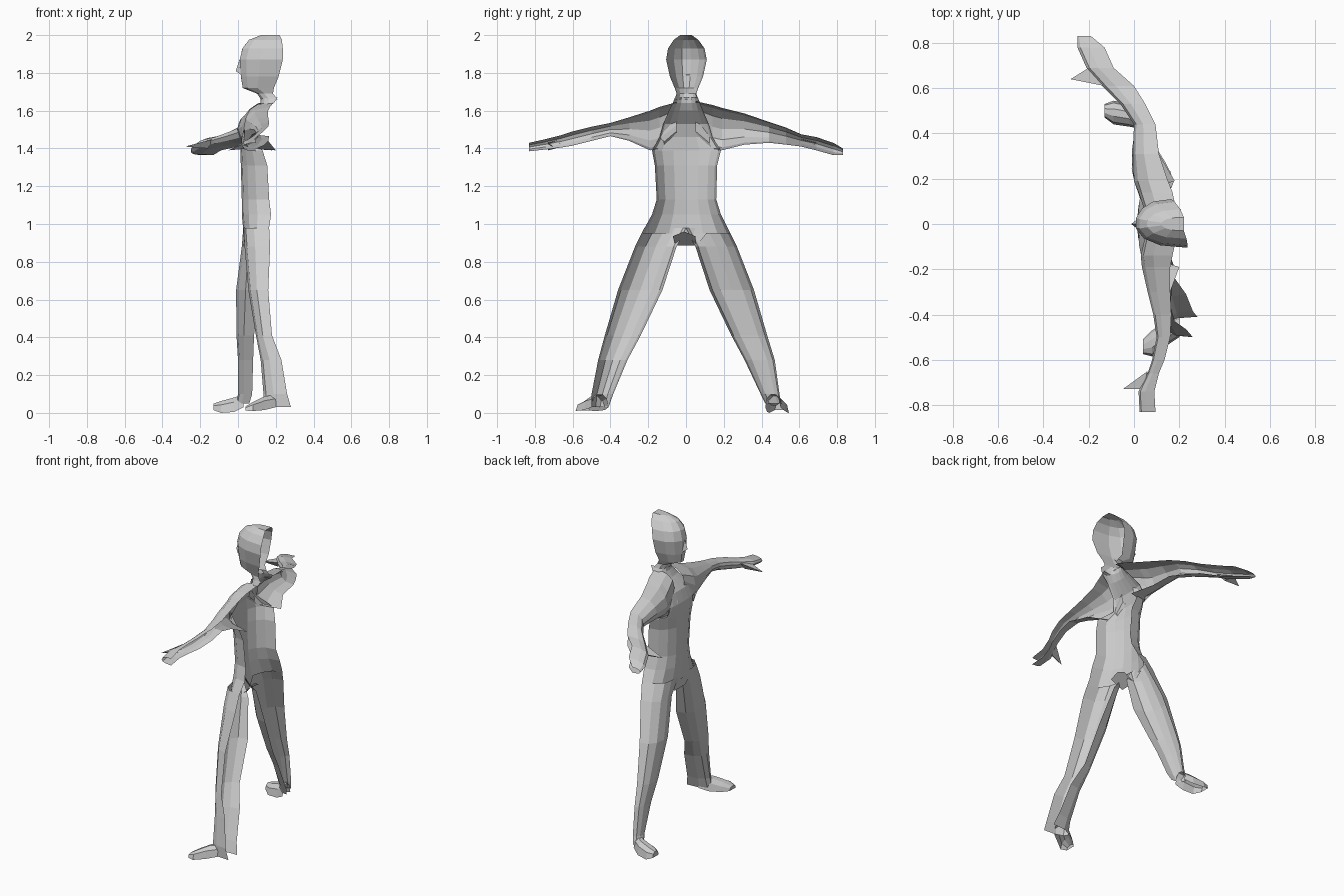
import bpy
import math

# Figure faces -x; it is a thin low-poly shell, open at the back.
# Section = (station, edge_a, edge_b, crest, rim_a[, rim_b]): half-oval from edge_a
# to edge_b, bulging from the rim to the crest.
ORDER = {
    "z": lambda s, w, d: (d, w, s),   # stacked upward, bulging toward -x
    "y": lambda s, w, d: (d, s, w),   # running along an arm, bulging toward -x
    "x": lambda s, w, d: (s, w, d),   # running along a foot, bulging upward
}


def make(name, verts, faces):
    mesh = bpy.data.meshes.new(name)
    mesh.from_pydata(verts, [], faces)
    mesh.update()
    obj = bpy.data.objects.new(name, mesh)
    bpy.context.collection.objects.link(obj)
    return obj


def half_loft(name, axis, sections, n=7, power=0.8, cap=False):
    verts, faces = [], []
    for s, a, b, crest, rim_a, *rest in sections:
        rim_b = rest[0] if rest else rim_a
        for i in range(n + 1):
            t = math.pi * i / n
            f = (1 - math.cos(t)) / 2
            rim = rim_a + (rim_b - rim_a) * f
            d = rim + (crest - rim) * max(math.sin(t), 0) ** power
            verts.append(ORDER[axis](s, a + (b - a) * f, d))
    k = n + 1
    for r in range(len(sections) - 1):
        for i in range(n):
            p = r * k + i
            faces.append((p, p + 1, p + k + 1, p + k))
    if cap:
        last = (len(sections) - 1) * k
        faces.append(tuple(range(last, last + k)))
    return make(name, verts, faces)


def spike(name, base, tip):
    # open pyramid from a few base points to a tip
    n = len(base)
    return make(name, list(base) + [tip], [(i, (i + 1) % n, n) for i in range(n)])


# head; its open edge reaches further back on the right side
half_loft("head", "z", [
    (1.66, -0.06, 0.065, 0.12, 0.21, 0.19),
    (1.69, -0.05, 0.055, 0.10, 0.185, 0.17),
    (1.72, -0.06, 0.065, 0.022, 0.19, 0.15),
    (1.78, -0.085, 0.09, 0.012, 0.215, 0.16),
    (1.87, -0.105, 0.11, 0.005, 0.237, 0.165),
    (1.93, -0.095, 0.098, 0.02, 0.237, 0.18),
    (1.975, -0.065, 0.065, 0.055, 0.232, 0.205),
    (2.0, -0.03, 0.03, 0.12, 0.22, 0.22)], cap=True)

# nose
spike("nose", [(0.008, 0, 1.87), (0.015, -0.022, 1.79), (0.015, 0.022, 1.79)],
      (-0.012, 0, 1.81))

# neck, chest and belly
half_loft("torso", "z", [
    (0.95, -0.235, 0.235, 0.03, 0.16),
    (1.05, -0.18, 0.185, 0.02, 0.175),
    (1.13, -0.155, 0.16, 0.02, 0.165),
    (1.31, -0.165, 0.165, 0.015, 0.155),
    (1.39, -0.18, 0.185, 0.012, 0.13),
    (1.46, -0.14, 0.14, 0.018, 0.04),
    (1.53, -0.12, 0.12, 0.04, 0.06),
    (1.60, -0.09, 0.09, 0.10, 0.13),
    (1.64, -0.07, 0.075, 0.12, 0.19),
    (1.67, -0.058, 0.062, 0.12, 0.21)], n=8)

# underside between the legs, sloping up toward the open back
make("crotch", [(0.035, -0.11, 0.95), (0.035, 0.11, 0.95),
                (0.045, 0.055, 0.885), (0.045, -0.055, 0.885),
                (0.12, 0.05, 0.935), (0.12, -0.07, 0.935), (0.12, -0.01, 0.96)],
     [(0, 1, 2, 3), (3, 2, 4, 6, 5)])

# legs
half_loft("right_leg", "z", [
    (0.98, -0.22, 0.0, 0.03, 0.165, 0.035),
    (0.88, -0.27, -0.05, 0.035, 0.17, 0.11),
    (0.65, -0.36, -0.125, 0.055, 0.16),
    (0.41, -0.43, -0.24, 0.095, 0.18),
    (0.28, -0.465, -0.31, 0.12, 0.23),
    (0.10, -0.50, -0.385, 0.135, 0.26),
    (0.03, -0.50, -0.41, 0.13, 0.28)], n=6)
half_loft("left_leg", "z", [
    (0.98, 0.0, 0.22, 0.028, 0.035, 0.165),
    (0.88, 0.05, 0.27, 0.02, 0.10, 0.14),
    (0.65, 0.125, 0.36, -0.01, 0.11, 0.085),
    (0.41, 0.24, 0.43, -0.008, 0.085, 0.055),
    (0.28, 0.31, 0.47, 0.0, 0.08, 0.045),
    (0.10, 0.395, 0.495, 0.0, 0.075, 0.04),
    (0.05, 0.42, 0.505, -0.01, 0.06, 0.03)], n=6)

# feet
half_loft("right_foot", "x", [
    (0.20, -0.50, -0.41, 0.10, 0.03),
    (0.14, -0.54, -0.43, 0.09, 0.015),
    (0.08, -0.585, -0.47, 0.06, 0.01),
    (0.04, -0.575, -0.51, 0.035, 0.012)], n=5, cap=True)
half_loft("left_foot", "x", [
    (0.03, 0.42, 0.50, 0.10, 0.03),
    (-0.02, 0.43, 0.53, 0.085, 0.005),
    (-0.09, 0.44, 0.545, 0.065, 0.0),
    (-0.13, 0.47, 0.53, 0.05, 0.015)], n=5, cap=True)

# arms and hands; the inner ends blend into the chest and neck
half_loft("right_arm", "y", [
    (-0.05, 1.48, 1.645, 0.05, 0.02, 0.19),
    (-0.14, 1.40, 1.62, 0.03, 0.04, 0.17),
    (-0.19, 1.39, 1.60, 0.035, 0.20, 0.16),
    (-0.30, 1.44, 1.565, 0.06, 0.16),
    (-0.40, 1.465, 1.535, 0.085, 0.165),
    (-0.50, 1.44, 1.515, 0.10, 0.16),
    (-0.60, 1.415, 1.49, 0.08, 0.135),
    (-0.66, 1.405, 1.47, 0.06, 0.11),
    (-0.74, 1.395, 1.45, 0.02, 0.09),
    (-0.83, 1.385, 1.43, 0.025, 0.095)], n=6)
half_loft("left_arm", "y", [
    (0.05, 1.48, 1.65, 0.05, 0.02, 0.19),
    (0.14, 1.40, 1.63, 0.02, 0.04, 0.17),
    (0.19, 1.39, 1.615, 0.0, 0.18, 0.15),
    (0.31, 1.42, 1.585, -0.005, 0.11),
    (0.44, 1.43, 1.54, 0.0, 0.095),
    (0.53, 1.42, 1.51, -0.06, 0.05),
    (0.61, 1.41, 1.475, -0.14, 0.0),
    (0.69, 1.39, 1.46, -0.21, -0.09),
    (0.78, 1.365, 1.43, -0.25, -0.13),
    (0.83, 1.365, 1.40, -0.25, -0.19)], n=6)

# thumbs
spike("right_thumb", [(0.06, -0.65, 1.45), (0.04, -0.73, 1.43), (0.06, -0.69, 1.40)],
      (-0.05, -0.73, 1.39))
spike("left_thumb", [(-0.13, 0.61, 1.45), (-0.20, 0.69, 1.43), (-0.16, 0.65, 1.40)],
      (-0.28, 0.64, 1.41))
